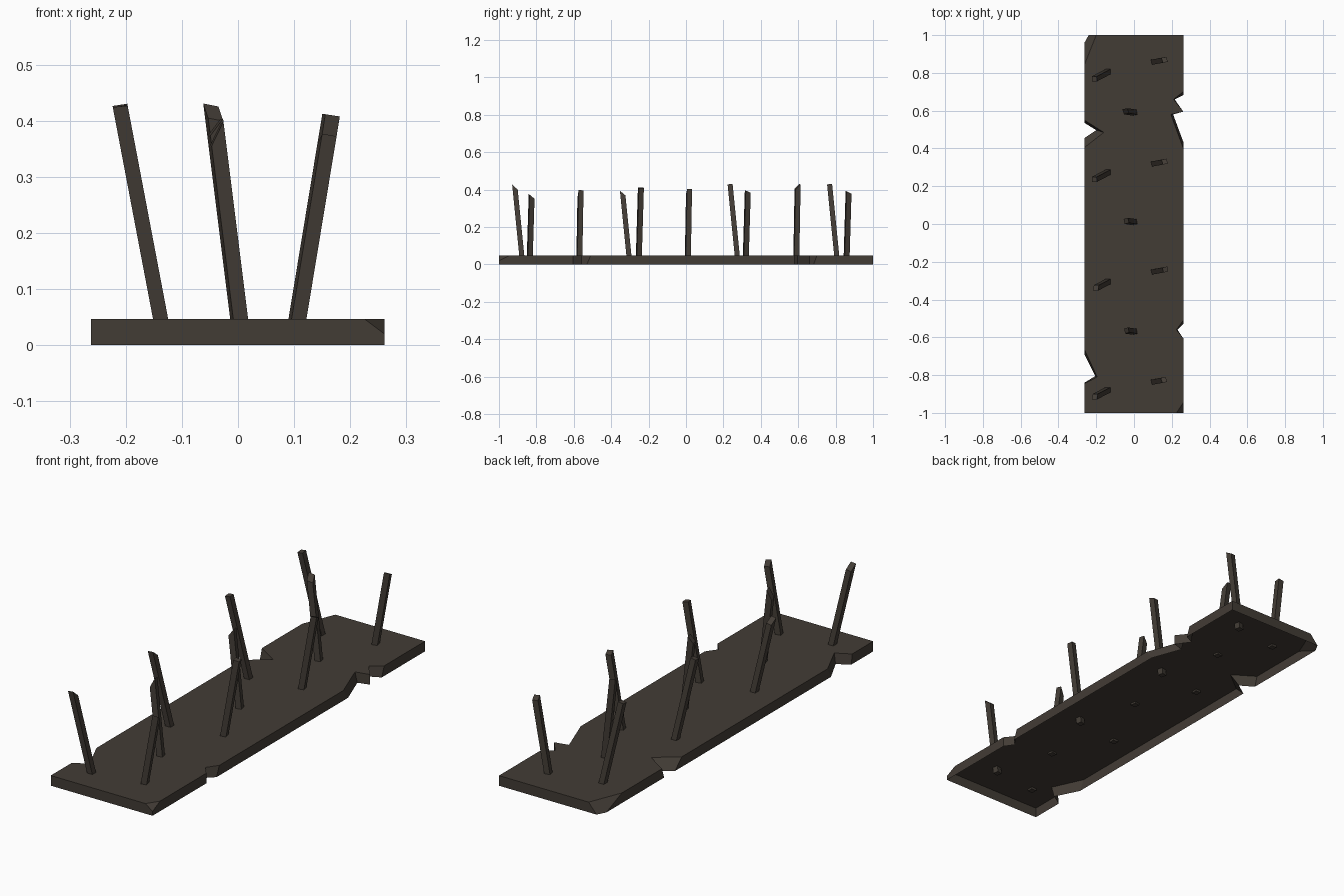
import bpy, bmesh
from math import sin, cos, radians
from mathutils import Vector

if "Cube" in bpy.data.objects:
    bpy.data.objects.remove(bpy.data.objects["Cube"])

TOP = 0.047
L, R = -0.262, 0.261

mat = bpy.data.materials.new("dark_wood")
mat.diffuse_color = (0.055, 0.045, 0.036, 1)
mat.use_nodes = True
mat.node_tree.nodes["Principled BSDF"].inputs["Base Color"].default_value = mat.diffuse_color


def finish(bm, name):
    bmesh.ops.recalc_face_normals(bm, faces=bm.faces)
    me = bpy.data.meshes.new(name)
    bm.to_mesh(me)
    bm.free()
    me.materials.append(mat)
    bpy.context.collection.objects.link(bpy.data.objects.new(name, me))


def loft(bm, low, high):
    """Closed solid between two matching rings."""
    lo = [bm.verts.new(p) for p in low]
    hi = [bm.verts.new(p) for p in high]
    n = len(lo)
    for i in range(n):
        j = (i + 1) % n
        bm.faces.new((lo[i], lo[j], hi[j], hi[i]))
    bm.faces.new(hi)
    return bm.faces.new(lo[::-1])


# Plank with splintered edges: (top x, top y, bottom x, bottom y)
outline = [
    (L, -1, L, -1), (R, -1, R, -1),
    (R, -0.605, R, -0.605), (0.225, -0.56, 0.23, -0.56), (R, -0.51, R, -0.53),
    (R, 0.40, R, 0.435), (0.195, 0.58, 0.207, 0.58), (R, 0.595, R, 0.595),
    (0.21, 0.66, 0.215, 0.66), (R, 0.70, R, 0.682),
    (R, 1, R, 1), (-0.20, 1, -0.24, 1), (L, 0.845, L, 0.96),
    (L, 0.55, L, 0.535), (-0.16, 0.485, -0.2, 0.497), (L, 0.405, L, 0.455),
    (L, -0.665, L, -0.69), (-0.195, -0.81, -0.205, -0.805), (L, -0.845, L, -0.84),
]
bm = bmesh.new()
bottom = loft(bm, [(p[2], p[3], 0) for p in outline],
              [(p[0], p[1], TOP) for p in outline])
bmesh.ops.recalc_face_normals(bm, faces=bm.faces)

# Chipped front right corner
cut = bmesh.ops.bisect_plane(
    bm, geom=bm.verts[:] + bm.edges[:] + bm.faces[:], dist=1e-5,
    plane_co=Vector((0.225, -1, TOP)),
    plane_no=Vector((1 / 0.036, -1 / 0.055, 1 / 0.027)), clear_outer=True)
bmesh.ops.contextual_create(
    bm, geom=[e for e in cut["geom_cut"] if isinstance(e, bmesh.types.BMEdge)])

# The underside is open
under = [f for f in bm.faces if all(abs(v.co.z) < 1e-5 for v in f.verts)]
bmesh.ops.delete(bm, geom=under, context='FACES_ONLY')
finish(bm, "plank")


def spike(name, x, y, lean_x, lean_y, z_low, turn, tip, slope_x, slope_y, half=0.0135):
    """Leaning square stake with a slanted tip."""
    a = radians(turn)
    low, high = [], []
    for sx, sy in ((-1, -1), (1, -1), (1, 1), (-1, 1)):
        dx = half * (sx * cos(a) - sy * sin(a))
        dy = half * (sx * sin(a) + sy * cos(a))
        for ring, z in ((low, z_low), (high, tip + slope_x * dx + slope_y * dy)):
            t = z - TOP
            ring.append((x + dx + lean_x * t, y + dy + lean_y * t, z))
    b = bmesh.new()
    loft(b, low, high)
    finish(b, name)


# Rows: base x, lean x, lean y, lower end, turn, [(base y, tip, slope x, slope y)]
rows = {
    "left_spike": (-0.138, -0.190, -0.10, 0.036, 0, [
        (-0.878, 0.412, 0.1, -1.0), (-0.305, 0.380, 0.1, -0.9),
        (0.274, 0.427, 0.15, 0.1), (0.806, 0.427, 0.15, 0.1)]),
    "middle_spike": (0.002, -0.125, 0.018, 0.038, 12, [
        (-0.570, 0.375, 1.6, 0.2), (0.010, 0.388, 1.1, 0.2),
        (0.590, 0.415, -0.4, 0.9)]),
    "right_spike": (0.106, 0.165, 0.03, 0.02, 12, [
        (-0.835, 0.364, 0.0, -0.8), (-0.252, 0.410, -0.15, 0.0),
        (0.320, 0.390, 0.0, -0.4), (0.859, 0.386, 0.0, -0.5)]),
}
for name, (x, lx, ly, z_low, turn, items) in rows.items():
    for i, (y, tip, kx, ky) in enumerate(items):
        spike(f"{name}_{i + 1}", x, y, lx, ly, z_low, turn, tip, kx, ky)
